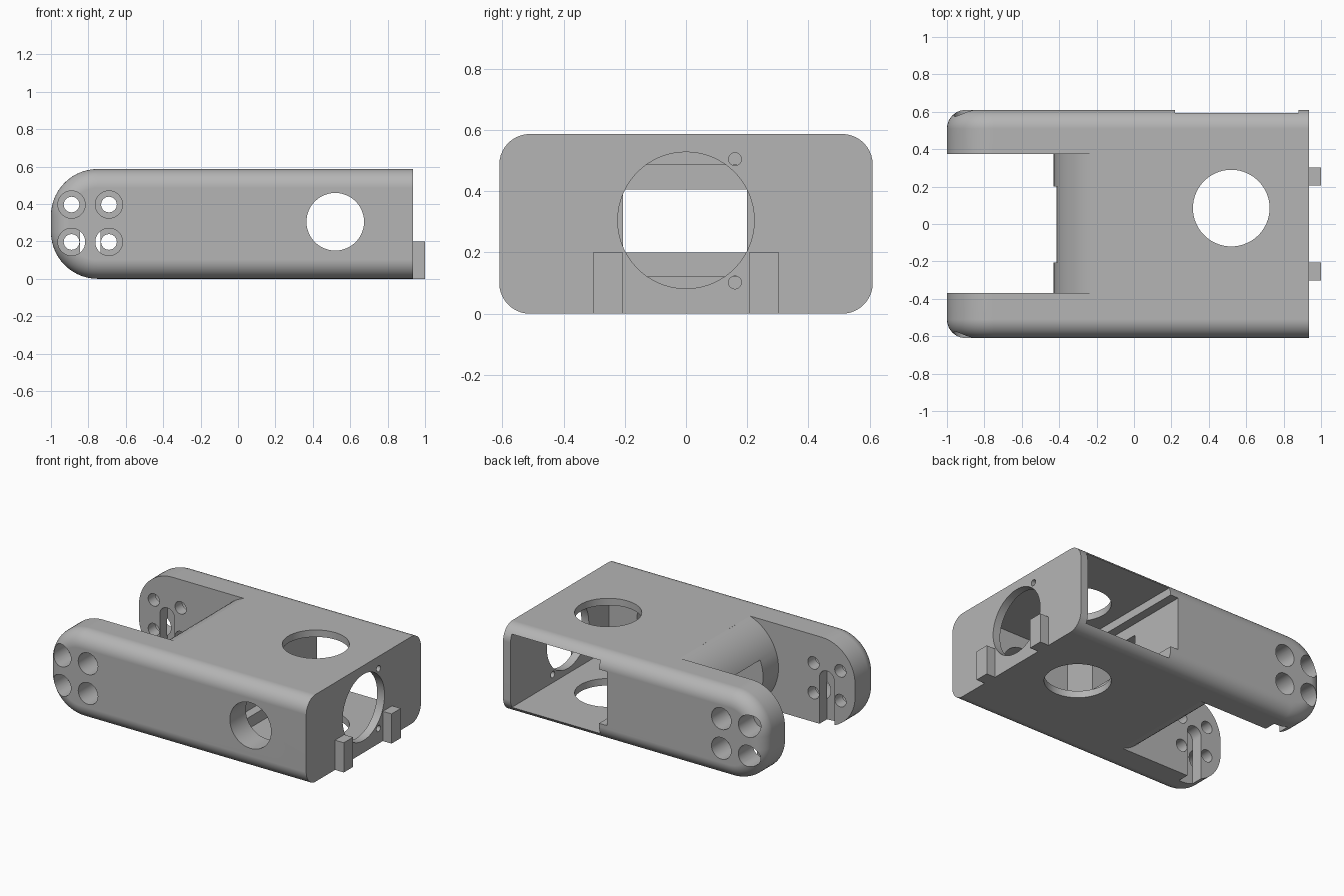
import bpy
import bmesh
from math import sin, cos, pi, radians
from mathutils import Vector

cube = bpy.data.objects.get("Cube")
if cube:
    bpy.data.objects.remove(cube, do_unlink=True)

H, W, END, EDGE = 0.587, 0.61, 0.935, 0.1
MID = 0.3

grey = bpy.data.materials.new("light grey plastic")
grey.use_nodes = True
grey.diffuse_color = (0.46, 0.46, 0.46, 1)
grey.node_tree.nodes["Principled BSDF"].inputs["Base Color"].default_value = grey.diffuse_color


def arc(cx, cy, r, a0, a1, n):
    angles = [radians(a0 + (a1 - a0) * i / n) for i in range(n + 1)]
    return [(cx + r * cos(a), cy + r * sin(a)) for a in angles]


def loft(name, loops):
    """Closed solid through a stack of matching loops."""
    bm = bmesh.new()
    rings = [[bm.verts.new(p) for p in loop] for loop in loops]
    n = len(rings[0])
    for a, b in zip(rings, rings[1:]):
        for i in range(n):
            j = (i + 1) % n
            bm.faces.new((a[i], a[j], b[j], b[i]))
    bm.faces.new(rings[0])
    bm.faces.new(rings[-1])
    bmesh.ops.recalc_face_normals(bm, faces=bm.faces)
    mesh = bpy.data.meshes.new(name)
    bm.to_mesh(mesh)
    bm.free()
    mesh.materials.append(grey)
    obj = bpy.data.objects.new(name, mesh)
    bpy.context.collection.objects.link(obj)
    return obj


def prism(name, profile, axis, lo, hi):
    """Extrude a 2D profile; the profile uses the two other axes in xyz order."""
    def place(p, t):
        v = list(p)
        v.insert("xyz".index(axis), t)
        return Vector(v)
    return loft(name, [[place(p, t) for p in profile] for t in (lo, hi)])


def box(name, x, y, z):
    return prism(name, [(x[0], y[0]), (x[1], y[0]), (x[1], y[1]), (x[0], y[1])], "z", *z)


def select(obj):
    bpy.ops.object.select_all(action="DESELECT")
    obj.select_set(True)
    bpy.context.view_layer.objects.active = obj


def cut(obj, cutter):
    select(obj)
    mod = obj.modifiers.new("cut", "BOOLEAN")
    mod.operation, mod.solver, mod.object = "DIFFERENCE", "EXACT", cutter
    bpy.ops.object.modifier_apply(modifier=mod.name)
    bpy.data.objects.remove(cutter, do_unlink=True)


def side_outline(d):
    """Side outline shrunk by d, with large round corners at the arm end."""
    r = 0.25
    return ([(END, d), (END, H - d)]
            + arc(-1 + r, H - r, r - d, 90, 180, 14)
            + arc(-1 + r, r, r - d, 180, 270, 14))


# Rounded body, filleted along its long edges
steps = [pi / 2 * i / 10 for i in range(11)]
sections = [(-W + EDGE * (1 - sin(a)), EDGE * (1 - cos(a))) for a in steps]
sections += [(-y, d) for y, d in reversed(sections)]
# each section runs from the outer face of one side to the other
sections.sort()
body = loft("bracket_body", [[(x, y, z) for x, z in side_outline(d)] for y, d in sections])

# Gap between the arms, ending on a convex cylinder
gap = [(-1.3, -0.1), (-0.219, -0.1)]
gap += arc(-0.121, H / 2, 0.309, 251.7, 108.3, 24)
gap += [(-0.219, H + 0.1), (-1.3, H + 0.1)]
cut(body, prism("gap_cutter", gap, "y", -0.37, 0.375))

# Stepped cavity open at the back, and window through to the gap
cut(body, box("cavity_cutter", (0.22, 0.88), (-0.44, 0.8), (0.047, 0.54)))
cut(body, box("step_cutter", (0.16, 0.5), (-0.44, 0.8), (0.122, 0.485)))
cut(body, box("window_cutter", (-0.6, 0.4), (-0.205, 0.2), (0.2, 0.405)))

# Round openings in top, bottom, front and end walls
cut(body, prism("top_hole_cutter", arc(0.52, 0.085, 0.205, 0, 354, 59), "z", -0.2, 0.8))
cut(body, prism("front_hole_cutter", arc(0.52, 0.305, 0.154, 0, 352.5, 47), "y", -0.8, -0.2))
cut(body, prism("end_hole_cutter", arc(0, 0.305, 0.223, 0, 354, 59), "x", 0.7, 1.2))
for z in (0.102, 0.505):
    cut(body, prism("pin_hole_cutter", arc(0.16, z, 0.021, 0, 345, 23), "x", 0.8, 1.1))

# Counterbored screw holes through both arms
for x in (-0.89, -0.69):
    for z in (0.197, 0.397):
        cut(body, prism("screw_cutter", arc(x, z, 0.042, 0, 345, 23), "y", -0.8, 0.8))
        for lo, hi in ((-0.8, -0.45), (0.45, 0.8)):
            cut(body, prism("head_cutter", arc(x, z, 0.073, 0, 348.75, 31), "y", lo, hi))

# Round-topped slots on the inner arm faces
slot = [(-0.845, -0.1), (-0.735, -0.1)] + arc(-0.79, 0.315, 0.055, 0, 180, 14)
for lo, hi in ((-0.45, -0.3), (0.3, 0.455)):
    cut(body, prism("slot_cutter", slot, "y", lo, hi))

select(body)
bpy.ops.object.shade_smooth_by_angle(angle=radians(30))
normals = body.modifiers.new("even_shading", "WEIGHTED_NORMAL")
normals.keep_sharp = True

# Locating tabs on the end wall
for side, name in ((-1, "right_tab"), (1, "left_tab")):
    box(name, (END - 0.005, 1), sorted((side * 0.205, side * 0.303)), (0, 0.2))
